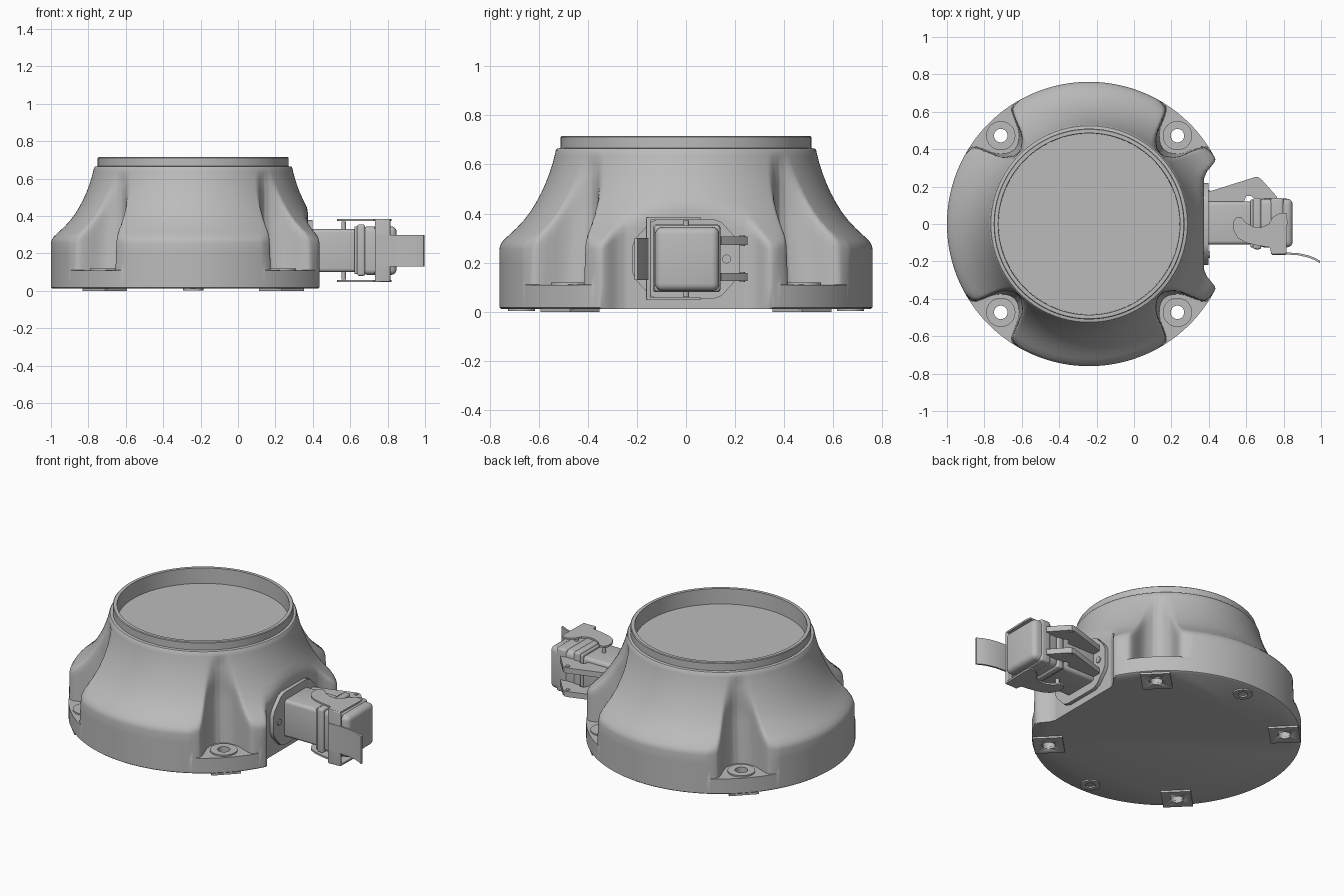
import bpy, bmesh, math
from mathutils import Matrix, Vector

if "Cube" in bpy.data.objects:
    bpy.data.objects.remove(bpy.data.objects["Cube"])

grey = bpy.data.materials.new("cast_grey")
grey.use_nodes = True
COLOUR = (0.5, 0.5, 0.5, 1)
grey.diffuse_color = COLOUR
grey.node_tree.nodes["Principled BSDF"].inputs["Base Color"].default_value = COLOUR

CX = -0.24          # axis of the round body
PLUG_Z = 0.215      # height of the plug axis


def finish(name, bm):
    bmesh.ops.recalc_face_normals(bm, faces=bm.faces)
    mesh = bpy.data.meshes.new(name)
    bm.to_mesh(mesh)
    bm.free()
    obj = bpy.data.objects.new(name, mesh)
    bpy.context.collection.objects.link(obj)
    mesh.materials.append(grey)
    return obj


def activate(obj):
    bpy.ops.object.select_all(action='DESELECT')
    obj.select_set(True)
    bpy.context.view_layer.objects.active = obj


def smooth(obj, angle=35):
    activate(obj)
    bpy.ops.object.shade_smooth_by_angle(angle=math.radians(angle))
    return obj


def rings_mesh(name, rings, closed=False):
    """Skin equal-length rings; cap the ends or join them in a loop."""
    bm = bmesh.new()
    rows = [[bm.verts.new(p) for p in ring] for ring in rings]
    n = len(rows[0])
    pairs = list(zip(rows, rows[1:])) + ([(rows[-1], rows[0])] if closed else [])
    for a, b in pairs:
        for i in range(n):
            j = (i + 1) % n
            bm.faces.new((a[i], a[j], b[j], b[i]))
    if not closed:
        bm.faces.new(rows[0])
        bm.faces.new(rows[-1])
    return finish(name, bm)


def prism(name, outline, lo, hi, axis='Z'):
    def place(p, h):
        return (p[0], p[1], h) if axis == 'Z' else (h, p[0], p[1])
    obj = rings_mesh(name, [[place(p, h) for p in outline] for h in (lo, hi)])
    return smooth(obj)


def box(name, x, y, z, bevel=0.0):
    bm = bmesh.new()
    size = [b - a for a, b in (x, y, z)]
    mid = Vector([(a + b) / 2 for a, b in (x, y, z)])
    bmesh.ops.create_cube(bm, size=1, matrix=Matrix.Translation(mid) @ Matrix.Diagonal((*size, 1)))
    if bevel:
        bmesh.ops.bevel(bm, geom=bm.edges[:], offset=bevel, segments=4, profile=0.5, affect='EDGES')
    return smooth(finish(name, bm))


def circle(cx, cy, r, n=40):
    return [(cx + r * math.cos(2 * math.pi * i / n), cy + r * math.sin(2 * math.pi * i / n))
            for i in range(n)]


def tube(name, cx, cy, inner, outer, z0, z1):
    section = [(inner, z0), (outer, z0), (outer, z1), (inner, z1)]
    return smooth(rings_mesh(name, [[(x, y, z) for x, y in circle(cx, cy, r)] for r, z in section], True))


def lookup(table, v):
    for (a, ra), (b, rb) in zip(table, table[1:]):
        if v <= b:
            return ra + (rb - ra) * (v - a) / (b - a)
    return table[-1][1]


def soft_min(a, b, k):
    h = max(k - abs(a - b), 0) / k
    return min(a, b) - h * h * k / 4


# Limits on the body radius by angle (degrees) from the pocket axis / plug axis
POCKET = [(0, .537), (3, .545), (5, .56), (7, .582), (8.3, .61), (9.3, .65), (10.3, .70),
          (11.5, .732), (13.5, .748), (15.5, .765), (17, .82), (19, 1)]
NOTCH = [(22, .664), (24, .69), (25, .715), (26.2, .747), (28, .78), (31, 1)]


def body_radius(r, z, deg, pocket, notch):
    if pocket:
        off = abs(deg % 90 - 45)
        r = soft_min(r, lookup(POCKET, off) + max(0.4 - z, 0) * 0.09, 0.035)
    if notch:
        off = abs((deg + 180) % 360 - 180)
        flat = 0.615 / math.cos(math.radians(off)) if off < 22 else lookup(NOTCH, off)
        r = soft_min(r, flat, 0.012)
    return r


# Body: lathe profile (radius, height, pocketed, notched)
profile = [(.752, .012, 0, 1), (.76, .018, 0, 1), (.76, .11, 0, 1)]
flare = [(.76, .111), (.76, .15), (.76, .2), (.76, .255), (.756, .272), (.745, .29), (.72, .313),
         (.69, .341), (.66, .373), (.632, .41), (.61, .446), (.59, .483), (.571, .525),
         (.555, .567), (.543, .605)]
profile += [(r, z, 1, 1) for r, z in flare]
profile += [(r, z, 0, 0) for r, z in [(.535, .635), (.53, .658), (.525, .664), (.51, .667),
                                      (.51, .711), (.506, .715), (.486, .715), (.484, .62)]]
STEPS = 480
rings = []
for r, z, pocket, notch in profile:
    ring = []
    for i in range(STEPS):
        deg = 360 * i / STEPS
        rr = body_radius(r, z, deg, pocket, notch)
        a = math.radians(deg)
        ring.append((CX + rr * math.cos(a), rr * math.sin(a), z))
    rings.append(ring)
body = rings_mesh("body", rings)

# Bolt pockets: raised seat, square foot pad and a through hole at each corner
for k in range(4):
    a = math.radians(45 + 90 * k)
    hx, hy = CX + 0.668 * math.cos(a), 0.668 * math.sin(a)
    tube("bolt_seat", hx, hy, .036, .078, .105, .119)
    pad = prism("foot_pad", [(hx + .12 * math.cos(a + t), hy + .12 * math.sin(a + t))
                             for t in [math.pi * (.25 + .5 * i) for i in range(4)]], 0, .013)
    cutter = prism("hole_cutter", circle(hx, hy, .036), -.1, .2)
    cutter.hide_render = True
    for target in (body, pad):
        mod = target.modifiers.new("hole", 'BOOLEAN')
        mod.operation = 'DIFFERENCE'
        mod.solver = 'EXACT'
        mod.object = cutter
        activate(target)
        bpy.ops.object.modifier_apply(modifier="hole")
    bpy.data.objects.remove(cutter)
smooth(body, 38)

# Small round feet
for s in (-1, 1):
    tube("round_foot", CX, s * .67, .027, .055, .003, .02)

# Plug flange with screws
quarter = [(.22, .05), (.205, .085), (.145, .15), (.11, .163)]
half = quarter + [(-y, z) for y, z in reversed(quarter)]
flange = half + [(-y, -z) for y, z in half]
prism("flange", [(y, z + PLUG_Z) for y, z in flange], .36, .398, 'X')
for s in (-1, 1):
    prism("flange_screw", circle(s * .165, PLUG_Z, .018, 20), .39, .405, 'X')

# Plug housing, collars and hood
box("socket_housing", (.38, .65), (-.11, .12), (.1, .33), .02)
box("front_collar", (.622, .64), (-.125, .13), (.09, .345), .006)
box("main_collar", (.637, .68), (-.135, .14), (.08, .355), .012)
box("hood", (.665, .848), (-.125, .135), (.085, .345), .03)
box("hood_shoulder", (.73, .80), (-.13, .14), (.08, .352), .015)
for x in (.565, .755):
    prism("pivot_pin", circle(x, 0, .012, 16), .06, .372)

# Locking lever: two side plates, cross bar and curved pull tab
side = [(.53, -.03), (.53, .01), (.545, .035), (.575, .035), (.6, .005), (.64, -.015), (.68, -.018),
        (.72, 0), (.74, .035), (.78, .06), (.815, .06), (.82, .02), (.815, -.155), (.735, -.16),
        (.725, -.125), (.66, -.115), (.6, -.1), (.555, -.075)]
for z in (.048, .374):
    prism("lever_side", side, z, z + .011)
box("lever_bar", (.732, .815), (-.162, -.142), (.048, .385), .006)
path = [(.74, -.155), (.83, -.153), (.88, -.156), (.93, -.167), (.965, -.18), (.996, -.198)]
prism("pull_tab", path + [(x - .003, y - .011) for x, y in reversed(path)], .13, .3)

# Pair of hinge arms behind the plug
arm = [(.39, .11), (.39, .17), (.645, .25), (.665, .25), (.685, .235), (.765, .145), (.76, .125),
       (.66, .125), (.625, .15), (.6, .15), (.585, .11)]
for z in (.125, .272):
    prism("hinge_arm", arm, z, z + .034)
    prism("hinge_rivet", circle(.655, .228, .012, 16), z - .004, z + .038)
